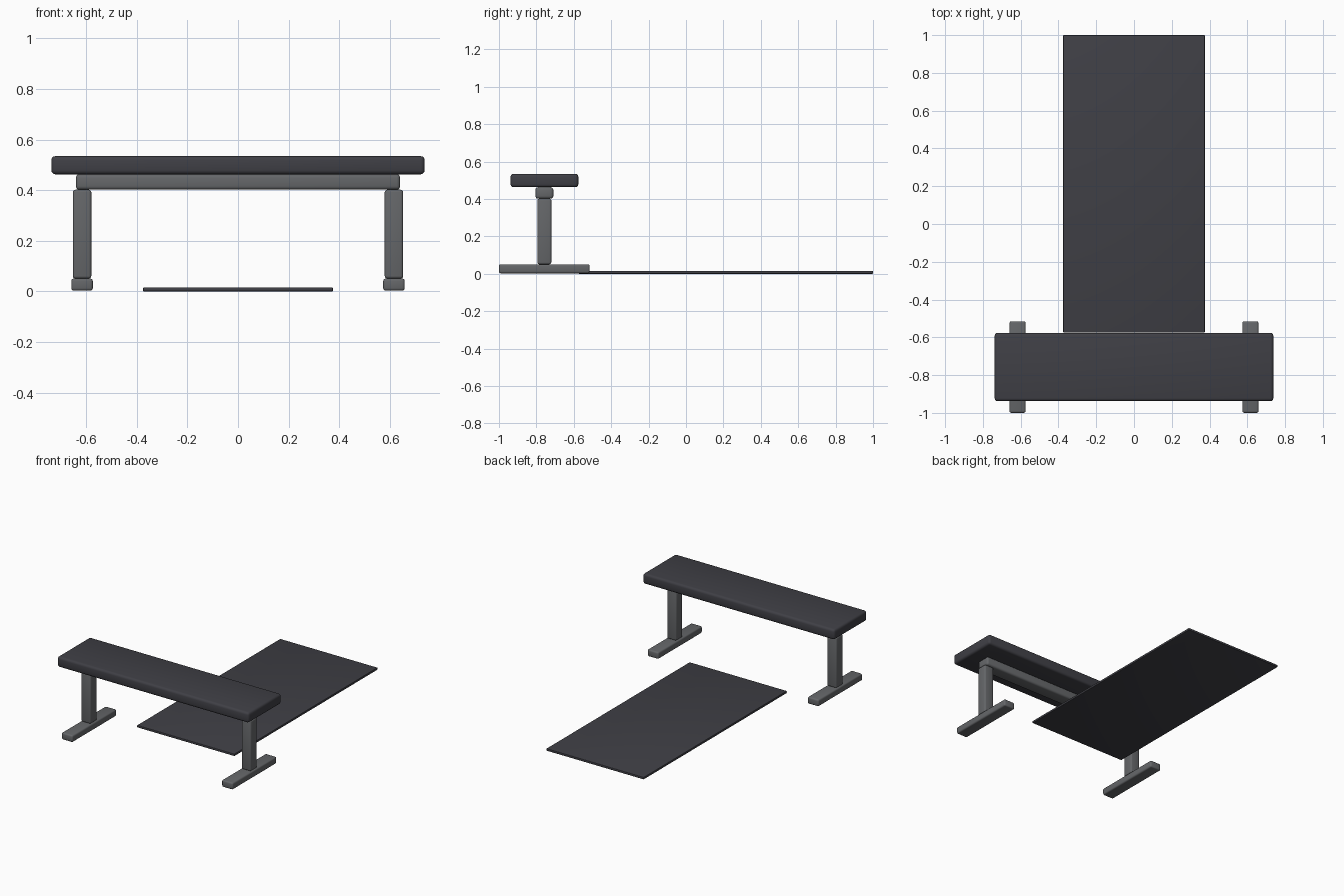
import bpy, math

if "Cube" in bpy.data.objects:
    bpy.data.objects.remove(bpy.data.objects["Cube"])


def material(name, rgb):
    m = bpy.data.materials.new(name)
    m.diffuse_color = (*rgb, 1.0)
    m.use_nodes = True
    m.node_tree.nodes["Principled BSDF"].inputs["Base Color"].default_value = m.diffuse_color
    return m


padding = material("charcoal padding", (0.050, 0.050, 0.060))
metal = material("grey metal", (0.130, 0.135, 0.142))


def rounded_box(name, low, high, radius, mat):
    """Box between two corners with softly rounded edges."""
    centre = [(a + b) / 2 for a, b in zip(low, high)]
    size = [b - a for a, b in zip(low, high)]
    bpy.ops.mesh.primitive_cube_add(size=1, location=centre)
    ob = bpy.context.object
    ob.name = name
    ob.scale = size
    bpy.ops.object.transform_apply(location=False, rotation=False, scale=True)
    bevel = ob.modifiers.new("rounded edges", 'BEVEL')
    bevel.width = radius
    bevel.segments = 3
    bpy.ops.object.modifier_apply(modifier=bevel.name)
    bpy.ops.object.shade_smooth_by_angle(angle=math.radians(40))
    ob.data.materials.append(mat)
    return ob


# Padded seat and the rail under it
rounded_box("seat", (-0.738, -0.938, 0.463), (0.738, -0.576, 0.535), 0.016, padding)
rounded_box("rail", (-0.641, -0.805, 0.402), (0.641, -0.709, 0.463), 0.014, metal)

# Post and foot at each end
for side, s in (("left", -1), ("right", 1)):
    xs = sorted((s * 0.580, s * 0.653))
    rounded_box(side + "_post", (xs[0], -0.794, 0.051), (xs[1], -0.720, 0.402), 0.010, metal)
    xs = sorted((s * 0.574, s * 0.659))
    rounded_box(side + "_foot", (xs[0], -1.0, 0.003), (xs[1], -0.515, 0.051), 0.010, metal)

# Thin floor mat behind the bench
rounded_box("floor_mat", (-0.375, -0.575, 0.0), (0.375, 1.0, 0.016), 0.004, padding)
